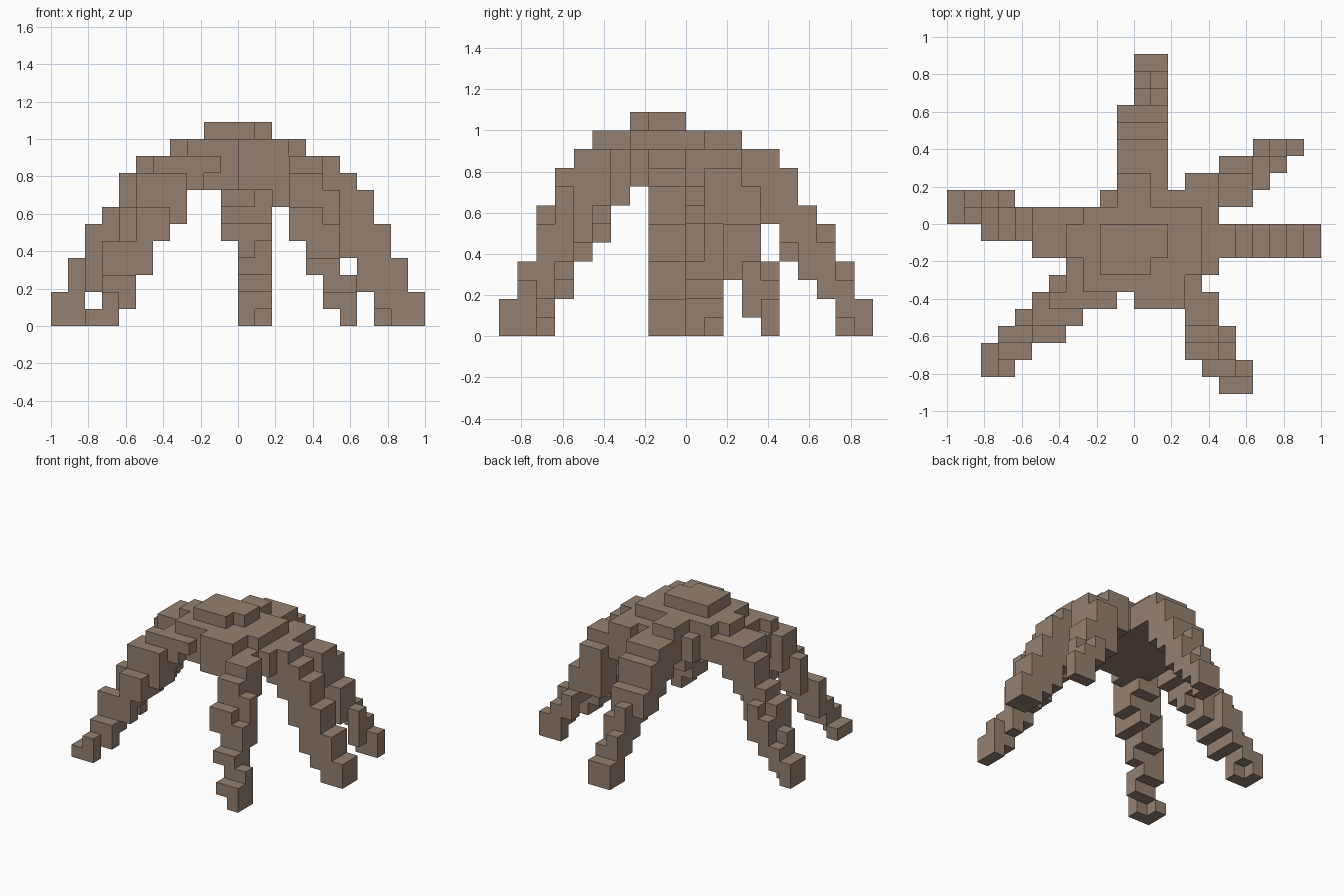
import bpy
import bmesh
import math
from mathutils import Vector

UNIT = 1 / 11  # edge of one building block

default_cube = bpy.data.objects.get("Cube")
if default_cube:
    bpy.data.objects.remove(default_cube, do_unlink=True)

# Single earthy brown
brown = bpy.data.materials.new("earthy_brown")
brown.use_nodes = True
brown.diffuse_color = (0.295, 0.22, 0.165, 1)
brown.node_tree.nodes["Principled BSDF"].inputs["Base Color"].default_value = brown.diffuse_color

parts = {}
occupied = set()


def add_part(name, *boxes):
    """Fill whole-block boxes given as x, y and z ranges."""
    cells = set()
    for x_start, x_end, y_start, y_end, z_start, z_end in boxes:
        cells.update(
            (x, y, z)
            for x in range(x_start, x_end)
            for y in range(y_start, y_end)
            for z in range(z_start, z_end)
        )
    parts[name] = cells - occupied
    occupied.update(cells)


def build_part(name, cells):
    """Make a mesh from the exposed block sides and merge flat areas."""
    bm = bmesh.new()
    corners = {}

    def corner(point):
        key = tuple(round(value * 2) for value in point)
        if key not in corners:
            corners[key] = bm.verts.new(point * UNIT)
        return corners[key]

    for cell in sorted(cells):
        centre = Vector(cell) + Vector((0.5, 0.5, 0.5))
        for axis in range(3):
            for sign in (-1, 1):
                neighbour = list(cell)
                neighbour[axis] += sign
                if tuple(neighbour) in occupied:
                    continue
                normal, across, along = Vector(), Vector(), Vector()
                normal[axis] = sign / 2
                across[(axis + 1) % 3] = sign / 2
                along[(axis + 2) % 3] = 1 / 2
                middle = centre + normal
                bm.faces.new([
                    corner(middle - across - along),
                    corner(middle + across - along),
                    corner(middle + across + along),
                    corner(middle - across + along),
                ])
    bmesh.ops.dissolve_limit(
        bm, angle_limit=math.radians(1), verts=bm.verts, edges=bm.edges
    )
    mesh = bpy.data.meshes.new(name)
    bm.to_mesh(mesh)
    bm.free()
    mesh.materials.append(brown)
    obj = bpy.data.objects.new(name, mesh)
    bpy.context.scene.collection.objects.link(obj)


# Domed body: cap, upper slab and wide lower slab with a flat underside
add_part(
    "body",
    (-2, 1, -3, 0, 11, 12),
    (1, 2, -2, 0, 11, 12),
    (-3, 4, -3, 1, 10, 11),
    (-4, -3, -2, 0, 10, 11),
    (-3, 2, -4, -3, 10, 11),
    (-1, 1, 1, 3, 10, 11),
    (-4, 5, -3, 1, 8, 10),
    (-3, 4, -4, -3, 8, 10),
    (-2, 4, 1, 2, 8, 10),
)

# Legs, each stepping down from the body to its foot
add_part(
    "left_leg",
    (4, 6, -2, 0, 7, 10),
    (5, 6, -2, 0, 6, 9),
    (6, 7, -2, 0, 4, 9),
    (7, 8, -2, 0, 2, 8),
    (8, 9, -2, 0, 1, 6),
    (9, 10, -2, 0, 0, 4),
    (10, 11, -2, 0, 0, 2),
)
add_part(
    "back_left_leg",
    (3, 5, 1, 3, 7, 10),
    (5, 7, 1, 3, 6, 9),
    (5, 7, 2, 4, 4, 8),
    (7, 8, 2, 4, 3, 6),
    (8, 9, 3, 4, 1, 4),
    (7, 8, 4, 5, 2, 4),
    (8, 9, 4, 5, 0, 3),
    (9, 10, 4, 5, 0, 2),
)
add_part(
    "back_leg",
    (-1, 2, 2, 4, 8, 10),
    (-1, 1, 3, 4, 7, 8),
    (-1, 2, 4, 5, 6, 10),
    (-1, 0, 5, 7, 5, 7),
    (-1, 2, 5, 6, 5, 9),
    (0, 1, 5, 6, 4, 5),
    (0, 2, 6, 7, 3, 7),
    (0, 1, 7, 8, 2, 6),
    (1, 2, 7, 8, 2, 5),
    (0, 1, 8, 9, 0, 4),
    (1, 2, 8, 9, 1, 3),
    (0, 2, 9, 10, 0, 2),
)
add_part(
    "right_leg",
    (-5, -4, -2, 1, 7, 10),
    (-6, -5, -2, 1, 6, 10),
    (-6, -5, -1, 0, 5, 6),
    (-7, -6, -1, 1, 4, 9),
    (-8, -7, -1, 1, 3, 7),
    (-8, -7, 1, 2, 3, 6),
    (-9, -8, -1, 1, 2, 6),
    (-9, -8, 1, 2, 2, 5),
    (-10, -9, 0, 1, 0, 4),
    (-10, -9, 1, 2, 1, 3),
    (-11, -10, 0, 2, 0, 2),
)
add_part(
    "front_right_leg",
    (-3, -1, -5, -4, 9, 10),
    (-3, -2, -5, -4, 8, 9),
    (-4, -3, -4, -3, 7, 10),
    (-5, -4, -4, -3, 7, 9),
    (-4, -3, -5, -4, 6, 10),
    (-5, -4, -5, -4, 5, 10),
    (-6, -5, -5, -4, 6, 9),
    (-4, -3, -6, -5, 6, 9),
    (-5, -4, -6, -5, 5, 9),
    (-6, -5, -6, -5, 4, 9),
    (-7, -6, -6, -5, 4, 7),
    (-5, -4, -7, -6, 5, 7),
    (-6, -5, -7, -6, 3, 7),
    (-7, -6, -7, -6, 2, 5),
    (-8, -7, -7, -6, 2, 5),
    (-8, -6, -8, -7, 1, 3),
    (-8, -7, -9, -8, 0, 2),
    (-9, -8, -9, -7, 0, 1),
)
add_part(
    "front_left_leg",
    (0, 3, -5, -4, 8, 11),
    (0, 3, -4, -3, 10, 11),
    (2, 3, -5, -4, 7, 8),
    (3, 4, -4, -3, 7, 8),
    (3, 4, -5, -4, 6, 10),
    (4, 5, -5, -4, 7, 10),
    (3, 4, -6, -5, 6, 10),
    (4, 5, -6, -5, 5, 10),
    (3, 4, -7, -6, 5, 9),
    (4, 5, -7, -6, 4, 9),
    (5, 6, -7, -6, 4, 8),
    (3, 4, -8, -7, 5, 7),
    (4, 5, -8, -7, 3, 7),
    (5, 6, -8, -7, 2, 6),
    (4, 5, -9, -8, 3, 4),
    (5, 6, -9, -8, 1, 4),
    (6, 7, -9, -8, 0, 3),
    (5, 6, -10, -9, 1, 2),
    (6, 7, -10, -9, 0, 2),
)

for part_name, part_cells in parts.items():
    build_part(part_name, part_cells)
